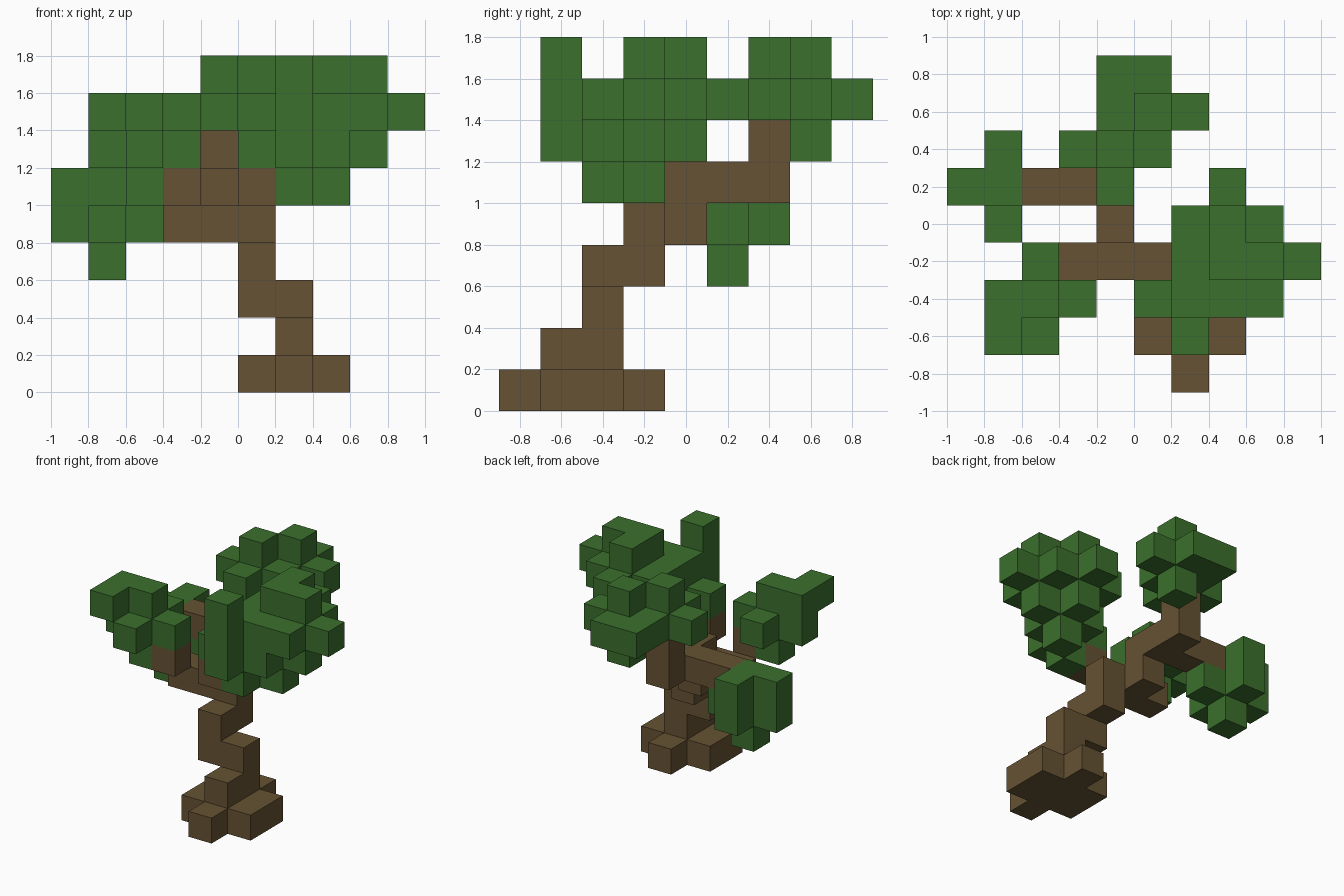
import bpy
import bmesh
from mathutils import Vector

cube = bpy.data.objects.get("Cube")
if cube:
    bpy.data.objects.remove(cube, do_unlink=True)

UNIT = 0.2
ORIGIN = Vector((-1, -0.9, 0))
# Left, right, front, back, up, down steps on the block grid
STEP = {"L": (-1, 0, 0), "R": (1, 0, 0), "F": (0, -1, 0),
        "B": (0, 1, 0), "U": (0, 0, 1), "D": (0, 0, -1)}


def material(name, colour):
    mat = bpy.data.materials.new(name)
    mat.use_nodes = True
    mat.diffuse_color = colour
    mat.node_tree.nodes["Principled BSDF"].inputs["Base Color"].default_value = colour
    return mat


def shift(cell, letter):
    return tuple(a + b for a, b in zip(cell, STEP[letter]))


def walk(cell, steps=""):
    """Blocks along a path of lettered steps."""
    cells = [cell]
    for letter in steps:
        cells.append(shift(cells[-1], letter))
    return set(cells)


def star(cell, arms="LRFBUD"):
    """A block with one neighbour on each lettered side."""
    return {cell} | {shift(cell, letter) for letter in arms}


def build(name, cells, filled, mat):
    """Outer skin of a group of blocks, without hidden faces."""
    bm = bmesh.new()
    for cell in cells:
        centre = ORIGIN + (Vector(cell) + Vector((0.5, 0.5, 0.5))) * UNIT
        for letter, step in STEP.items():
            if shift(cell, letter) in filled:
                continue
            n = Vector(step)
            s = Vector((n.y, n.z, n.x))
            t = n.cross(s)
            corners = (s + t, t - s, -s - t, s - t)
            bm.faces.new([bm.verts.new(centre + (n + c) * UNIT / 2) for c in corners])
    bmesh.ops.remove_doubles(bm, verts=bm.verts, dist=0.001)
    bmesh.ops.dissolve_limit(bm, angle_limit=0.01, verts=bm.verts, edges=bm.edges)
    mesh = bpy.data.meshes.new(name)
    bm.to_mesh(mesh)
    bm.free()
    mesh.materials.append(mat)
    obj = bpy.data.objects.new(name, mesh)
    bpy.context.collection.objects.link(obj)


bark = material("bark_brown", (0.133, 0.084, 0.033, 1))
leaf = material("leaf_green", (0.044, 0.162, 0.026, 1))

# Wooden parts
wood = {
    "roots": star((6, 1, 0), "LRF") | star((6, 2, 0), "LRB"),
    "trunk": walk((6, 1, 1), "BULUBU"),
    "back_branch": walk((4, 3, 4), "BUBBU"),
    "side_branch": walk((3, 5, 5), "L"),
    "front_branch": walk((3, 3, 4)) | walk((3, 2, 5)),
    "main_branch": walk((5, 2, 5)),
}

# Leaf clusters
leaves = {
    "main_leaves": star((6, 2, 6)) | walk((6, 1, 7), "U") | star((7, 3, 6))
    | star((7, 3, 7)) | star((8, 3, 7), "RFBU") | star((7, 4, 7), "LRBU"),
    "back_leaves": star((4, 6, 7), "LRFBU") | star((5, 7, 7)) | walk((4, 8, 7)),
    "low_side_leaves": star((1, 5, 4)) | walk((0, 5, 5), "RB"),
    "front_side_leaves": star((2, 2, 6)) | walk((1, 1, 7), "B"),
}

filled = set().union(*wood.values(), *leaves.values())
for group, mat in ((wood, bark), (leaves, leaf)):
    for name, cells in group.items():
        build(name, cells, filled, mat)
